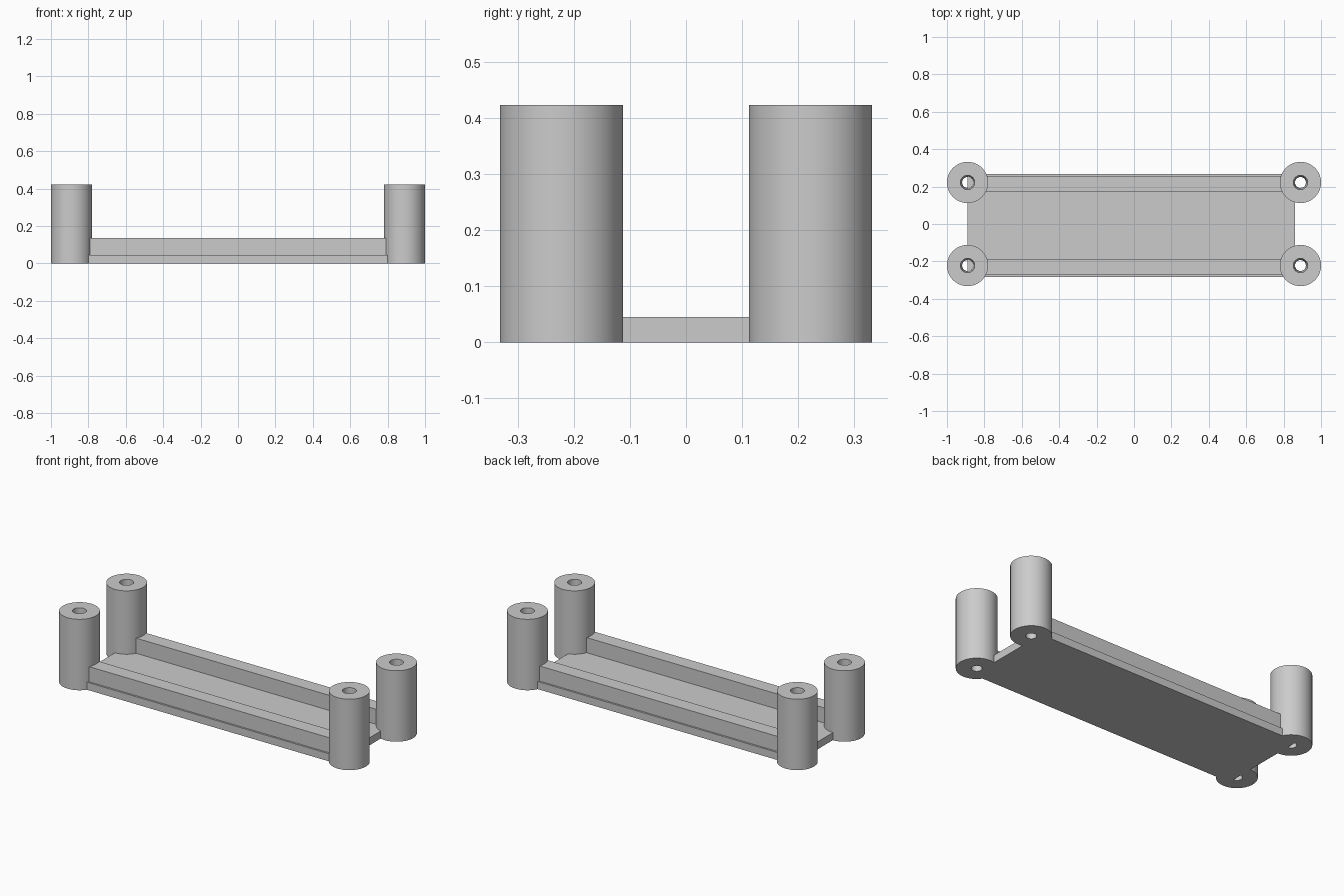
import bpy, bmesh, math

cube = bpy.data.objects.get("Cube")
if cube:
    bpy.data.objects.remove(cube, do_unlink=True)

grey = bpy.data.materials.new("plain grey")
grey.use_nodes = True
COLOUR = (0.6, 0.6, 0.6, 1)
grey.diffuse_color = COLOUR
grey.node_tree.nodes["Principled BSDF"].inputs["Base Color"].default_value = COLOUR


def add_object(name, bm):
    bmesh.ops.recalc_face_normals(bm, faces=bm.faces)
    mesh = bpy.data.meshes.new(name)
    bm.to_mesh(mesh)
    bm.free()
    mesh.materials.append(grey)
    obj = bpy.data.objects.new(name, mesh)
    bpy.context.collection.objects.link(obj)
    return obj


def box(name, low, high):
    bm = bmesh.new()
    bmesh.ops.create_cube(bm, size=1)
    for v in bm.verts:
        v.co = [a + (c + 0.5) * (b - a) for c, a, b in zip(v.co, low, high)]
    return add_object(name, bm)


def tube(name, x, y, profile, sides=64):
    """Closed (radius, height) profile spun around a vertical axis."""
    bm = bmesh.new()
    rings = []
    for i in range(sides):
        a = 2 * math.pi * i / sides
        rings.append([bm.verts.new((r * math.cos(a), r * math.sin(a), z)) for r, z in profile])
    n = len(profile)
    for i in range(sides):
        a, b = rings[i], rings[(i + 1) % sides]
        for j in range(n):
            k = (j + 1) % n
            bm.faces.new((a[j], b[j], b[k], a[k]))
    obj = add_object(name, bm)
    obj.location = (x, y, 0)
    bpy.ops.object.select_all(action="DESELECT")
    obj.select_set(True)
    bpy.context.view_layer.objects.active = obj
    bpy.ops.object.shade_smooth_by_angle(angle=math.radians(35))
    return obj


# Base plate and the two raised rails along its long edges
LEFT_END, RIGHT_END, PLATE_TOP, RAIL_TOP = -0.89, 0.86, 0.045, 0.135
box("base_plate", (LEFT_END, -0.283, 0), (RIGHT_END, 0.268, PLATE_TOP))
for name, y0, y1 in (("front_rail", -0.272, -0.186), ("back_rail", 0.172, 0.257)):
    box(name, (LEFT_END, y0, PLATE_TOP), (RIGHT_END, y1, RAIL_TOP))

# Corner posts with tapered screw holes
POST = [(0.11, 0), (0.11, 0.423), (0.038, 0.423), (0.029, 0)]
for side, x in (("right", -0.89), ("left", 0.89)):
    for end, y in (("front", -0.222), ("back", 0.222)):
        tube(f"{end}_{side}_post", x, y, POST)
